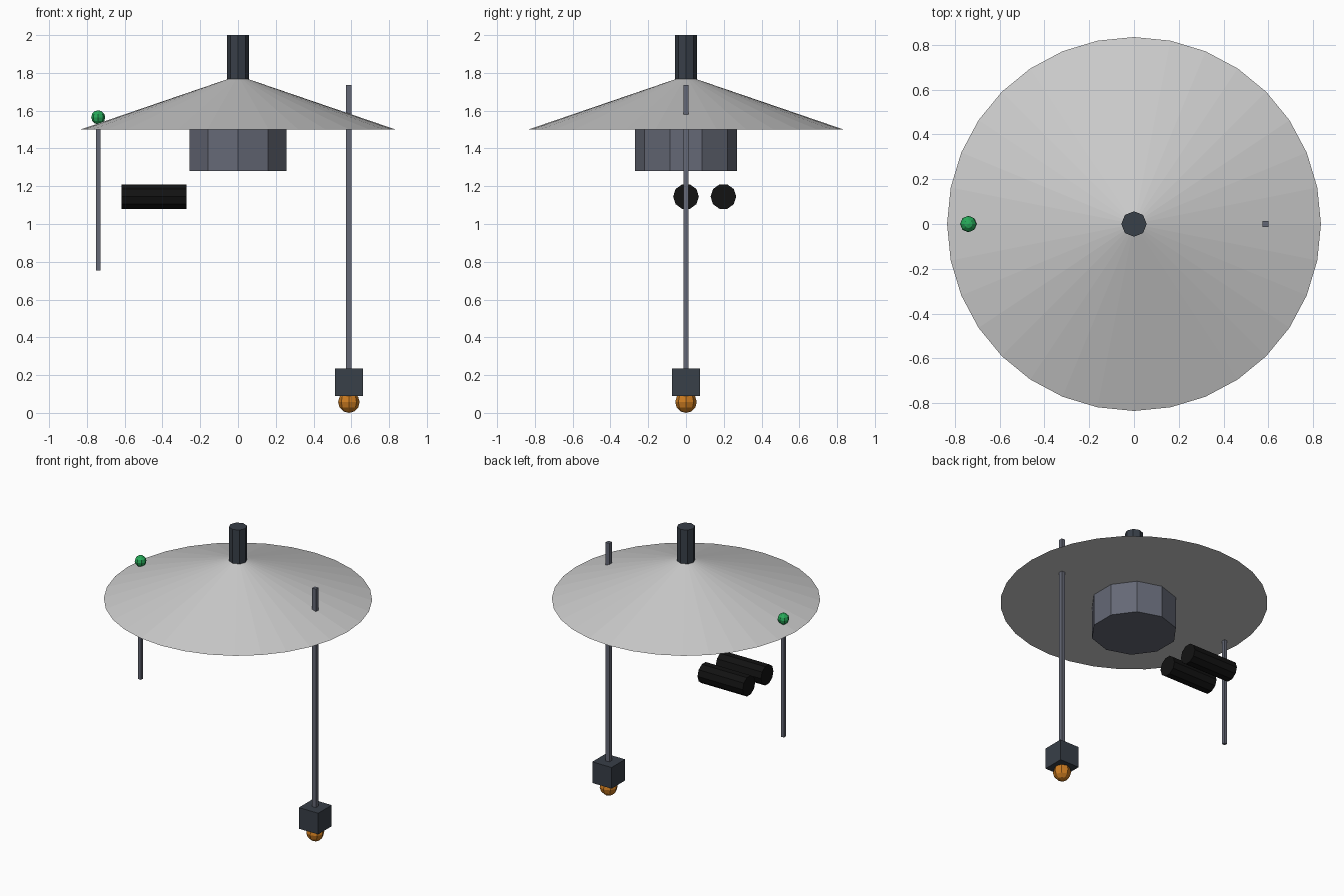
import bpy, math

if "Cube" in bpy.data.objects:
    bpy.data.objects.remove(bpy.data.objects["Cube"])

def material(name, rgb):
    m = bpy.data.materials.new(name)
    m.diffuse_color = (*rgb, 1)
    m.use_nodes = True
    m.node_tree.nodes["Principled BSDF"].inputs["Base Color"].default_value = m.diffuse_color
    return m

slate = material("slate", (0.04, 0.05, 0.065))
steel = material("steel", (0.13, 0.14, 0.18))
black = material("black", (0.006, 0.006, 0.006))
green = material("green", (0.02, 0.4, 0.1))
amber = material("amber", (0.6, 0.2, 0.015))

def finish(name, mat):
    ob = bpy.context.object
    ob.name = name
    if mat:
        ob.data.materials.append(mat)
    return ob

def cylinder(name, sides, r, length, loc, mat, rot=(0, 0, 0)):
    bpy.ops.mesh.primitive_cylinder_add(vertices=sides, radius=r, depth=length, location=loc, rotation=rot)
    return finish(name, mat)

def box(name, x, width, z0, z1, mat):
    bpy.ops.mesh.primitive_cube_add(size=1, location=(x, 0, (z0 + z1) / 2))
    ob = finish(name, mat)
    ob.scale = (width, width, z1 - z0)
    return ob

def ball(name, r, loc, mat):
    bpy.ops.mesh.primitive_uv_sphere_add(segments=8, ring_count=6, radius=r, location=loc)
    return finish(name, mat)

# Shallow conical canopy with closed underside
bpy.ops.mesh.primitive_cone_add(vertices=32, radius1=0.835, radius2=0.04, depth=0.272, location=(0, 0, 1.636))
finish("canopy", None)

# Top post and drum under the canopy
cylinder("top_post", 8, 0.057, 0.24, (0, 0, 1.88), slate)
cylinder("drum", 10, 0.27, 0.22, (0, 0, 1.39), steel)

# Pair of horizontal tanks
for i, y in enumerate((0, 0.198)):
    cylinder(f"tank_{i + 1}", 10, 0.068, 0.343, (-0.445, y, 1.145), black, (0, math.pi / 2, 0))

# Long rod with weight and amber lamp
box("long_rod", 0.587, 0.028, 0.2, 1.735, steel)
box("weight", 0.587, 0.147, 0.09, 0.235, slate)
ball("amber_lamp", 0.057, (0.587, 0, 0.057), amber)

# Short rod with green lamp
box("short_rod", -0.74, 0.022, 0.755, 1.555, steel)
ball("green_lamp", 0.037, (-0.74, 0, 1.565), green)
